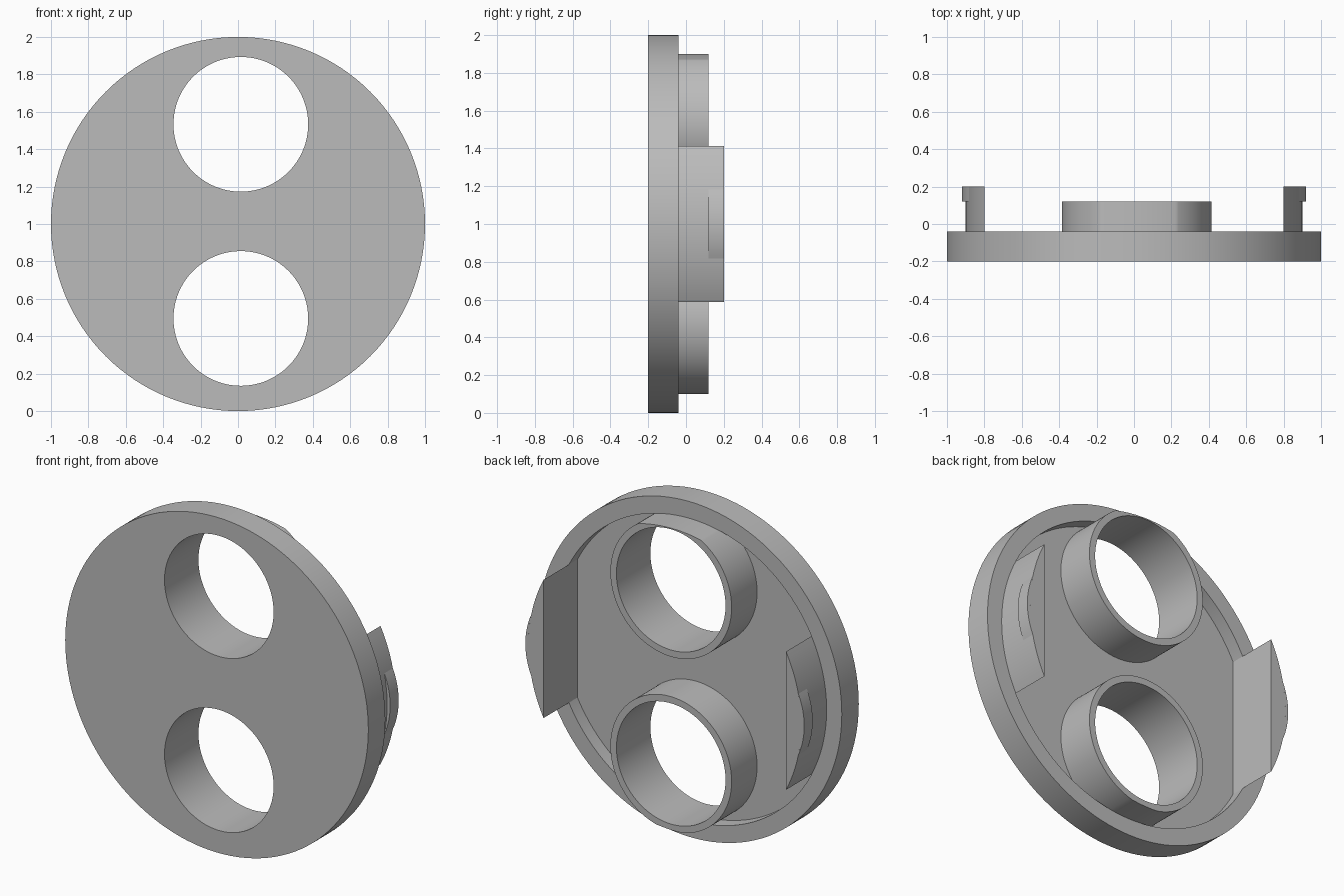
import bpy
import bmesh
from math import sin, cos, pi, radians, asin, acos

cube = bpy.data.objects.get("Cube")
if cube:
    bpy.data.objects.remove(cube, do_unlink=True)

grey = bpy.data.materials.new("plain grey")
grey.use_nodes = True
grey.diffuse_color = (0.5, 0.5, 0.5, 1)
grey.node_tree.nodes["Principled BSDF"].inputs["Base Color"].default_value = (0.5, 0.5, 0.5, 1)

MID = 1.0                       # height of the disc centre
FRONT, FLOOR, RIM, TUBE_END, CLIP_END = -0.2, -0.12, -0.04, 0.12, 0.2
INNER = 0.9                     # radius of the recess
HOLE_X, HOLE_R, TUBE_R = 0.015, 0.36, 0.4


def arc(cx, cz, r, a0, a1, n):
    """Points on an arc in the XZ plane, both ends included."""
    return [(cx + r * cos(a0 + (a1 - a0) * i / n),
             cz + r * sin(a0 + (a1 - a0) * i / n)) for i in range(n + 1)]


def prism(name, outline, y0, y1):
    """Extrude an XZ outline from y0 to y1."""
    bm = bmesh.new()
    base = bm.faces.new([bm.verts.new((x, y0, z)) for x, z in outline])
    moved = bmesh.ops.extrude_face_region(bm, geom=[base], use_keep_orig=True)["geom"]
    top = [v for v in moved if isinstance(v, bmesh.types.BMVert)]
    bmesh.ops.translate(bm, vec=(0, y1 - y0, 0), verts=top)
    bmesh.ops.recalc_face_normals(bm, faces=bm.faces)
    mesh = bpy.data.meshes.new(name)
    bm.to_mesh(mesh)
    bm.free()
    mesh.materials.append(grey)
    ob = bpy.data.objects.new(name, mesh)
    bpy.context.collection.objects.link(ob)
    return ob


def cylinder(name, cx, cz, r, y0, y1, n=128):
    return prism(name, arc(cx, cz, r, 0, 2 * pi, n)[:-1], y0, y1)


def combine(ob, cutter, operation):
    """Apply a boolean and discard the cutter."""
    mod = ob.modifiers.new("cut", "BOOLEAN")
    mod.operation, mod.solver, mod.object = operation, "EXACT", cutter
    bpy.context.view_layer.update()
    result = ob.evaluated_get(bpy.context.evaluated_depsgraph_get())
    mesh = bpy.data.meshes.new_from_object(result)
    ob.modifiers.clear()
    ob.data = mesh
    bpy.data.objects.remove(cutter, do_unlink=True)


def smooth(ob):
    ob.data.shade_smooth()
    ob.data.set_sharp_from_angle(angle=radians(25))


# Disc with a shallow recess in the back
disc = cylinder("disc", 0, MID, 1.0, FRONT, RIM)
combine(disc, cylinder("recess_cutter", 0, MID, INNER, FLOOR, 1), "DIFFERENCE")

# Two tubes, trimmed to the recess, with holes right through the disc
for name, z in (("upper_tube", 1.533), ("lower_tube", 0.495)):
    tube = cylinder(name, HOLE_X, z, TUBE_R, FLOOR, TUBE_END)
    combine(tube, cylinder("trim_cutter", 0, MID, INNER, -1, 1), "INTERSECT")
    for part in (tube, disc):
        combine(part, cylinder("hole_cutter", HOLE_X, z, HOLE_R, -1, 1), "DIFFERENCE")
    smooth(tube)
smooth(disc)

# Side clips: a round-backed block with a crescent lip at its end
block_angle = acos(0.8 / INNER)
lip_x, lip_r, lip_z = 0.47, 0.45, 0.182
lip_angle, back_angle = asin(lip_z / lip_r), asin(lip_z / INNER)
block = arc(0, MID, INNER, -block_angle, block_angle, 24)
lip = (arc(lip_x, MID, lip_r, -lip_angle, lip_angle, 16)
       + arc(0, MID, INNER, back_angle, -back_angle, 12)[1:-1])
for side, sx in (("left", 1), ("right", -1)):
    for part, outline, start in (("clip", block, FLOOR), ("clip_lip", lip, TUBE_END)):
        smooth(prism(f"{side}_{part}", [(sx * x, z) for x, z in outline], start, CLIP_END))
